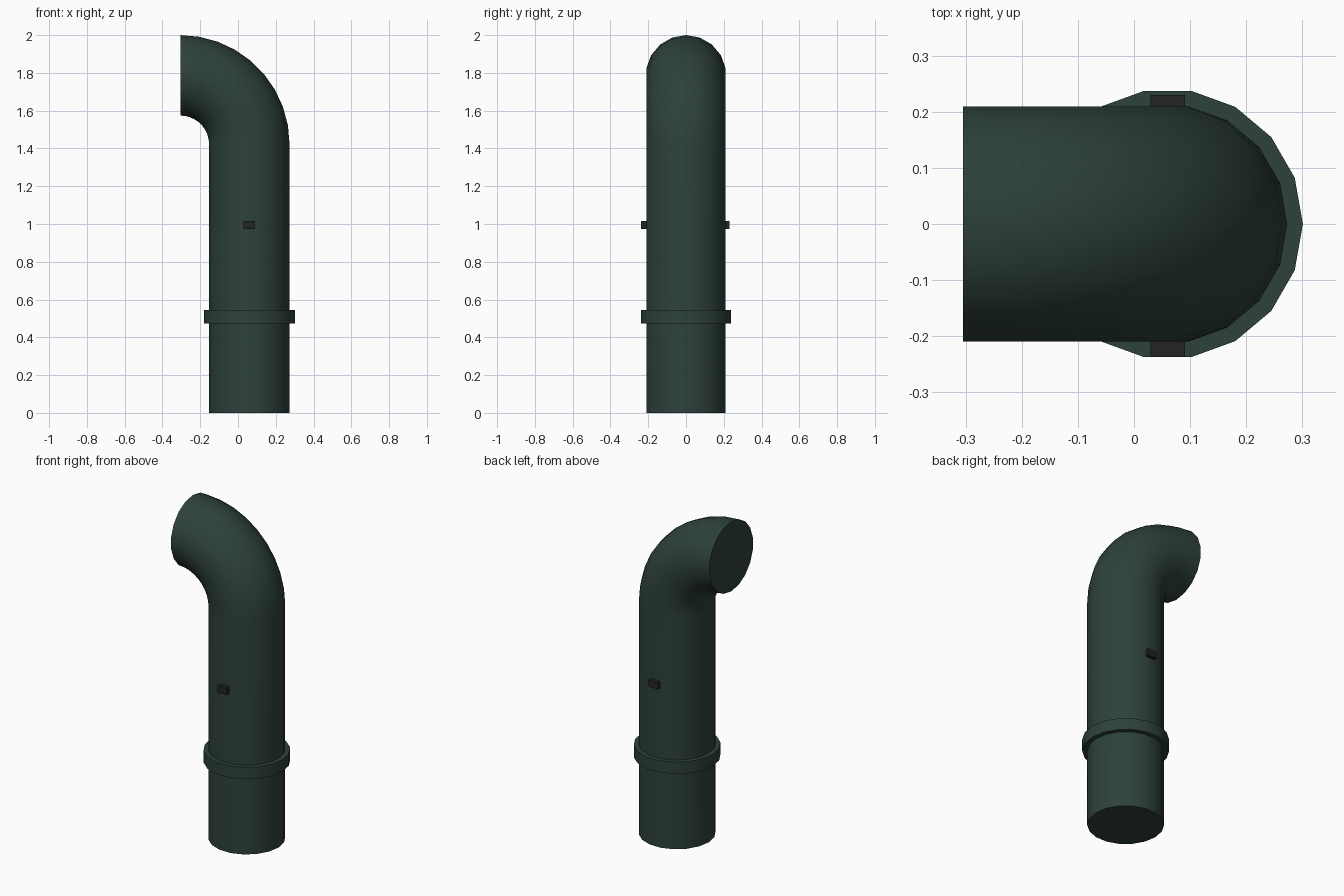
import bpy, bmesh
from math import sin, cos, pi, radians
from mathutils import Vector

if "Cube" in bpy.data.objects:
    bpy.data.objects.remove(bpy.data.objects["Cube"], do_unlink=True)

SIDES = 18
AXIS_X = 0.06
PIPE_R = 0.213
MOUTH_X = -0.305
BEND_R = AXIS_X - MOUTH_X
BEND_Z = 2.0 - PIPE_R - BEND_R


def material(name, color):
    mat = bpy.data.materials.new(name)
    mat.use_nodes = True
    mat.diffuse_color = (*color, 1)
    mat.node_tree.nodes["Principled BSDF"].inputs["Base Color"].default_value = (*color, 1)
    return mat


green = material("dark green", (0.027, 0.053, 0.044))
black = material("near black", (0.017, 0.017, 0.017))


def add_object(name, bm, mat, smooth=False):
    bmesh.ops.recalc_face_normals(bm, faces=bm.faces)
    mesh = bpy.data.meshes.new(name)
    bm.to_mesh(mesh)
    bm.free()
    mesh.materials.append(mat)
    obj = bpy.data.objects.new(name, mesh)
    bpy.context.collection.objects.link(obj)
    if smooth:
        bpy.ops.object.select_all(action="DESELECT")
        obj.select_set(True)
        bpy.context.view_layer.objects.active = obj
        bpy.ops.object.shade_smooth_by_angle(angle=radians(30))
    return obj


def sweep(name, stations, radius, mat):
    """Capped tube through (centre, outward direction) stations in the xz plane."""
    bm = bmesh.new()
    rings = []
    for centre, out in stations:
        ring = []
        for i in range(SIDES):
            a = 2 * pi * i / SIDES
            ring.append(bm.verts.new(centre + radius * (cos(a) * out + sin(a) * Vector((0, 1, 0)))))
        rings.append(ring)
    for low, high in zip(rings, rings[1:]):
        for i in range(SIDES):
            j = (i + 1) % SIDES
            bm.faces.new((low[i], low[j], high[j], high[i]))
    bm.faces.new(rings[0])
    bm.faces.new(rings[-1])
    return add_object(name, bm, mat, smooth=True)


# Upright pipe with a quarter-turn elbow
right = Vector((1, 0, 0))
path = [(Vector((AXIS_X, 0, 0)), right)]
BEND_STEPS = 9
for k in range(BEND_STEPS + 1):
    a = pi / 2 * k / BEND_STEPS
    out = Vector((cos(a), 0, sin(a)))
    path.append((Vector((MOUTH_X, 0, BEND_Z)) + BEND_R * out, out))
sweep("bent_pipe", path, PIPE_R, green)

# Collar around the lower pipe
sweep("collar", [(Vector((AXIS_X, 0, z)), right) for z in (0.473, 0.545)], 0.241, green)

# Small lugs on the front and back
for name, y0, y1 in (("front_lug", -0.237, -0.19), ("back_lug", 0.19, 0.23)):
    bm = bmesh.new()
    bmesh.ops.create_cube(bm, size=1)
    bmesh.ops.scale(bm, vec=(0.062, y1 - y0, 0.043), verts=bm.verts)
    bmesh.ops.translate(bm, vec=(AXIS_X, (y0 + y1) / 2, 0.995), verts=bm.verts)
    add_object(name, bm, black)
